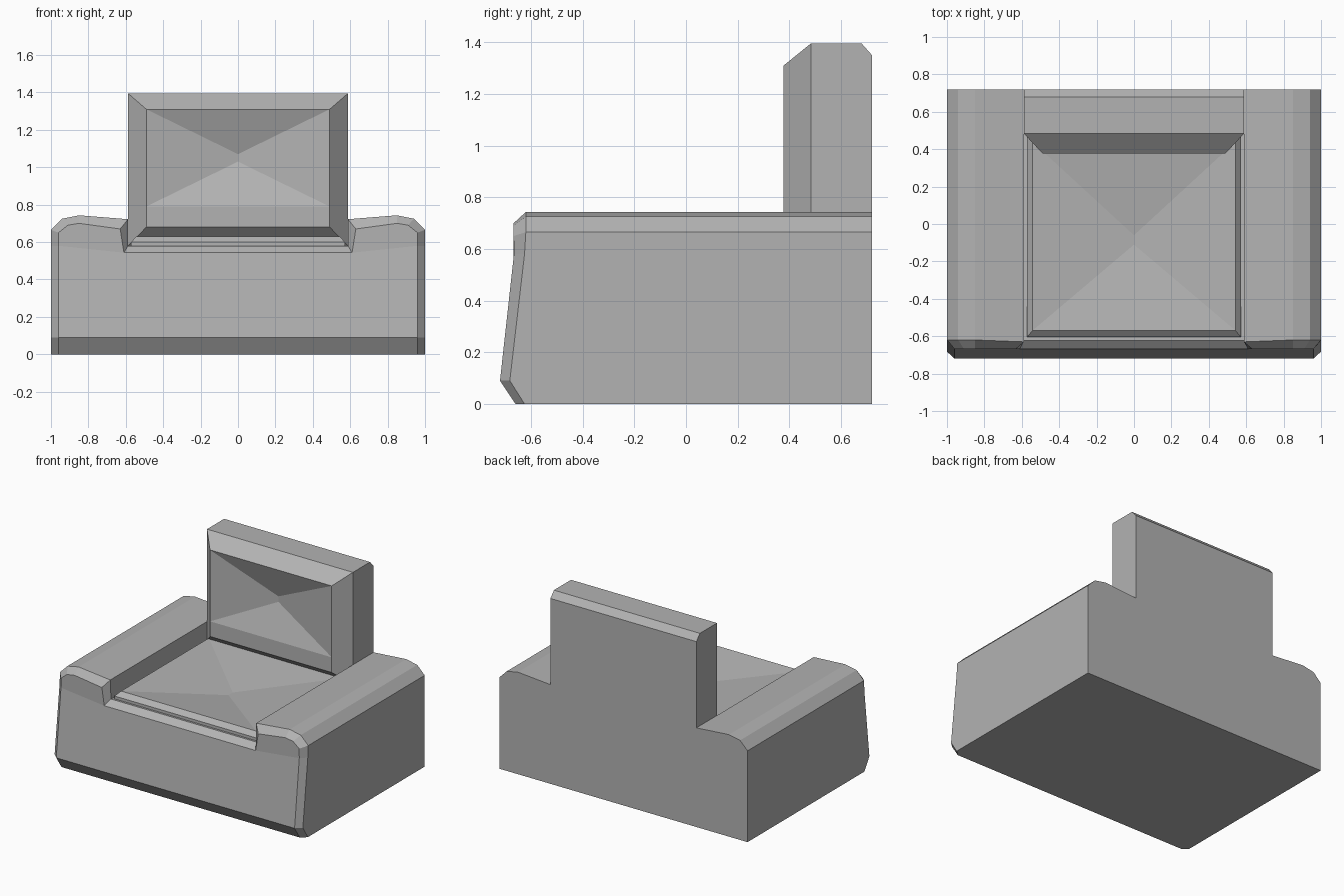
import bpy
import bmesh

if "Cube" in bpy.data.objects:
    bpy.data.objects.remove(bpy.data.objects["Cube"])

# Mid-grey upholstery
grey = bpy.data.materials.new("upholstery")
grey.diffuse_color = (.45, .45, .45, 1)
grey.use_nodes = True
grey.node_tree.nodes["Principled BSDF"].inputs["Base Color"].default_value = grey.diffuse_color


def loft(name, rings, panels=()):
    """Skin closed rings of equal length; merge points that coincide."""
    bm = bmesh.new()
    vs = [[bm.verts.new(p) for p in ring] for ring in rings]
    n = len(rings[0])
    for a, b in zip(vs, vs[1:]):
        for i in range(n):
            j = (i + 1) % n
            bm.faces.new((a[i], a[j], b[j], b[i]))
    bm.faces.new(vs[0][::-1])
    for ids in panels:
        bm.faces.new([vs[-1][i] for i in ids])
    bmesh.ops.remove_doubles(bm, verts=bm.verts[:], dist=0.0005)
    bmesh.ops.recalc_face_normals(bm, faces=bm.faces[:])
    mesh = bpy.data.meshes.new(name)
    bm.to_mesh(mesh)
    bm.free()
    mesh.materials.append(grey)
    obj = bpy.data.objects.new(name, mesh)
    bpy.context.collection.objects.link(obj)
    return obj


def mirrored(half):
    return half + [(-x, y, z) for x, y, z in reversed(half)]


# Base with arms: U-shaped section swept from the back to a bevelled front
section = [(1, 0), (1, .09), (1, .58), (1, .665),
           (.94, .725), (.85, .743), (.588, .722), (.588, .5)]
shoulder_y = [-.625, -.682, -.625, -.62, -.62, -.62, -.63, -.625]
back = [(x, .72, z) for x, z in section]
shoulder = [(x, y, z) for (x, z), y in zip(section, shoulder_y)]
shoulder[-1] = (.588, -.622, .58)
front = [(.96, -.66, 0), (.96, -.72, .09), (.96, -.666, .58), (.96, -.667, .65),
         (.91, -.667, .69), (.85, -.667, .70), (.63, -.667, .67), (.61, -.668, .543)]
# front panels: toe bevel, main panel, two arm fronts
front_panels = [(0, 1, 14, 15), (1, 2, 7, 8, 13, 14),
                (2, 3, 4, 5, 6, 7), (8, 9, 10, 11, 12, 13)]
loft("base_and_arms", [mirrored(r) for r in (back, shoulder, front)], front_panels)


# Seat cushion: bevelled slab with a dimpled top
def flat_ring(hx, y0, y1, z):
    return [(-hx, y0, z), (hx, y0, z), (hx, y1, z), (-hx, y1, z)]


loft("seat_cushion", [
    flat_ring(.572, -.605, .50, .51),
    flat_ring(.572, -.605, .50, .60),
    flat_ring(.543, -.57, .44, .63),
    flat_ring(0, -.11, -.06, .57)])


# Backrest: bevelled upright block with a dimpled front
def upright_ring(hx, z0, z1, y):
    return [(-hx, y, z0), (hx, y, z0), (hx, y, z1), (-hx, y, z1)]


loft("backrest", [
    upright_ring(.588, .5, 1.35, .72),
    upright_ring(.588, .5, 1.395, .68),
    upright_ring(.588, .58, 1.395, .483),
    upright_ring(.49, .68, 1.31, .378),
    upright_ring(.49, .79, 1.31, .378),
    upright_ring(0, 1.03, 1.07, .465)])
